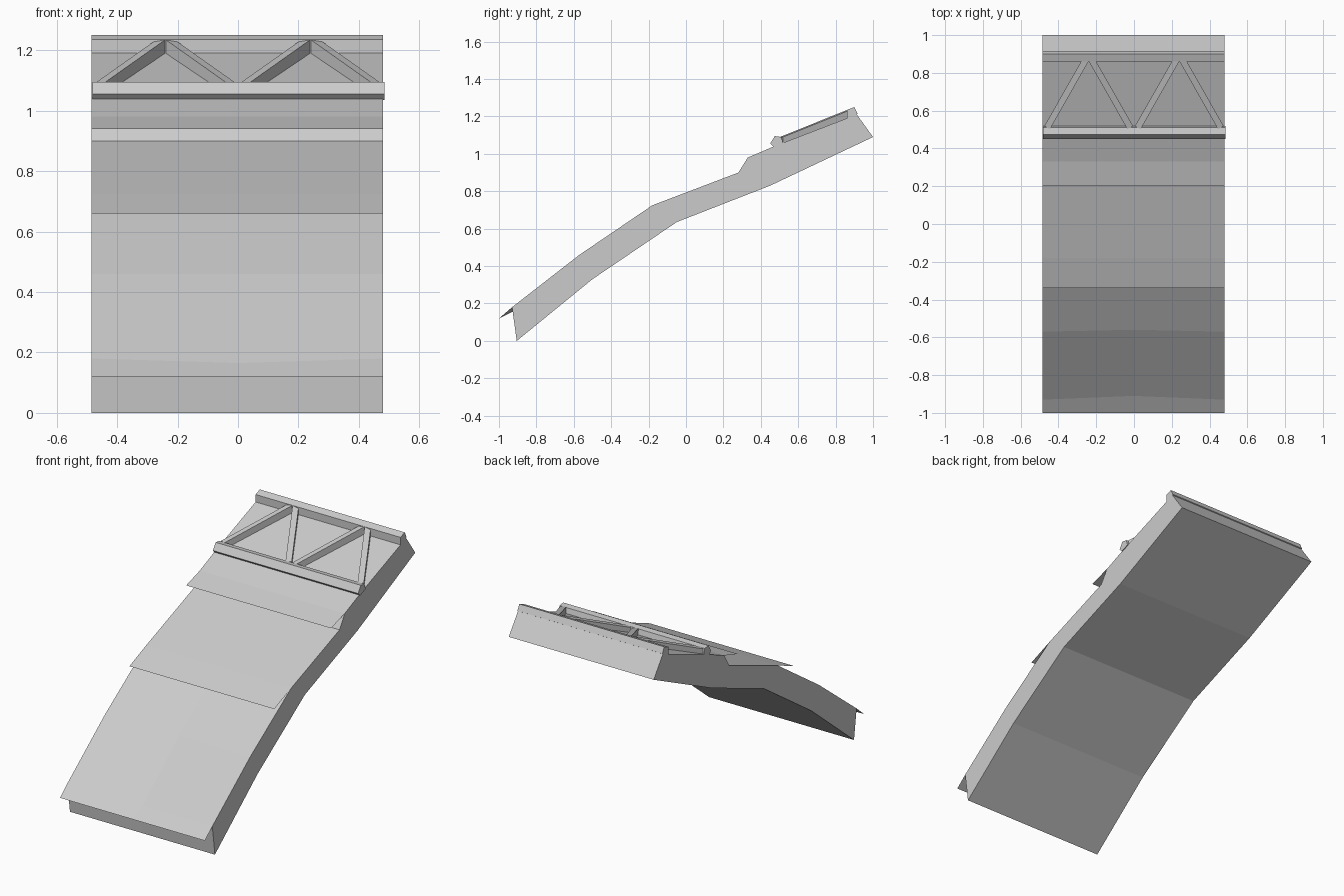
import bpy, bmesh
from mathutils import Vector

cube = bpy.data.objects.get("Cube")
if cube:
    bpy.data.objects.remove(cube)

grey = bpy.data.materials.new("roof grey")
grey.use_nodes = True
colour = (0.6, 0.6, 0.6, 1)
grey.diffuse_color = colour
grey.node_tree.nodes["Principled BSDF"].inputs["Base Color"].default_value = colour

LEFT, RIGHT = 0.48, -0.485


def loft(name, edge, columns=(RIGHT, LEFT), middle=None, solid=True):
    """Sweep a (y, z) outline along x; middle gives sagged points at x = 0."""
    middle = middle or {}
    bm = bmesh.new()
    rows = []
    for x in columns:
        points = [middle.get(p, p) if x == 0 else p for p in edge]
        rows.append([bm.verts.new((x, y, z)) for y, z in points])
    count = len(edge)
    for a, b in zip(rows, rows[1:]):
        for i in range(count if solid else count - 1):
            j = (i + 1) % count
            bm.faces.new((a[i], a[j], b[j], b[i]))
    if solid:
        bm.faces.new(rows[0])
        bm.faces.new(rows[-1])
        bmesh.ops.recalc_face_normals(bm, faces=bm.faces)
    else:
        bm.normal_update()
        if sum(f.normal.z for f in bm.faces) < 0:
            bmesh.ops.reverse_faces(bm, faces=bm.faces)
    return finish(name, bm)


def finish(name, bm):
    mesh = bpy.data.meshes.new(name)
    bm.to_mesh(mesh)
    bm.free()
    mesh.materials.append(grey)
    obj = bpy.data.objects.new(name, mesh)
    bpy.context.collection.objects.link(obj)
    return obj


def strut(name, start, end, width, height):
    """Square bar between two points, its top lying on the line."""
    start, end = Vector(start), Vector(end)
    along = (end - start).normalized()
    side = along.cross(Vector((0, 0, 1))).normalized() * width / 2
    down = Vector((0, 0, -height))
    bm = bmesh.new()
    rings = [[bm.verts.new(p + o) for o in (side, -side, down - side, down + side)]
             for p in (start, end)]
    for i in range(4):
        j = (i + 1) % 4
        bm.faces.new((rings[0][i], rings[0][j], rings[1][j], rings[1][i]))
    for ring in rings:
        bm.faces.new(ring)
    bmesh.ops.recalc_face_normals(bm, faces=bm.faces)
    return finish(name, bm)


# Thick bent roof slab, sagging slightly along its middle at the eave
eave, bend = (-0.93, 0.18), (-0.57, 0.46)
sag = {eave: (-0.91, 0.165), bend: (-0.56, 0.46)}
slab = [(-0.905, 0.0), (-0.5, 0.33), (-0.05, 0.635), (0.45, 0.83), (1.0, 1.09),
        (0.91, 1.215), (0.86, 1.19), (0.47, 1.04), (0.33, 0.98), (0.28, 0.90),
        (-0.18, 0.725), bend, eave]
loft("roof_slab", slab, (RIGHT, 0, LEFT), sag)

# Thin overhanging edges of the three roof layers
loft("eave_overhang", [(-1.0, 0.12), eave], (RIGHT, 0, LEFT), sag, solid=False)
loft("middle_overhang", [(-0.34, 0.66), (-0.18, 0.725)], solid=False)
loft("upper_overhang", [(0.2, 0.94), (0.33, 0.98)], solid=False)

# Lower rail and ridge beam
loft("lower_rail", [(0.45, 1.055), (0.475, 1.095), (0.51, 1.09), (0.52, 1.055),
                    (0.47, 1.035)], (-0.482, 0.485))
loft("ridge_beam", [(0.86, 1.18), (0.86, 1.235), (0.9, 1.25), (0.917, 1.215)],
     (RIGHT, LEFT))

# Zigzag struts between rail and ridge
for n, centre in enumerate((-0.24, 0.24)):
    for s in (-1, 1):
        strut(f"strut_{n}_{'right' if s < 0 else 'left'}",
              (centre + s * 0.22, 0.51, 1.09), (centre + s * 0.015, 0.87, 1.235),
              0.034, 0.05)
